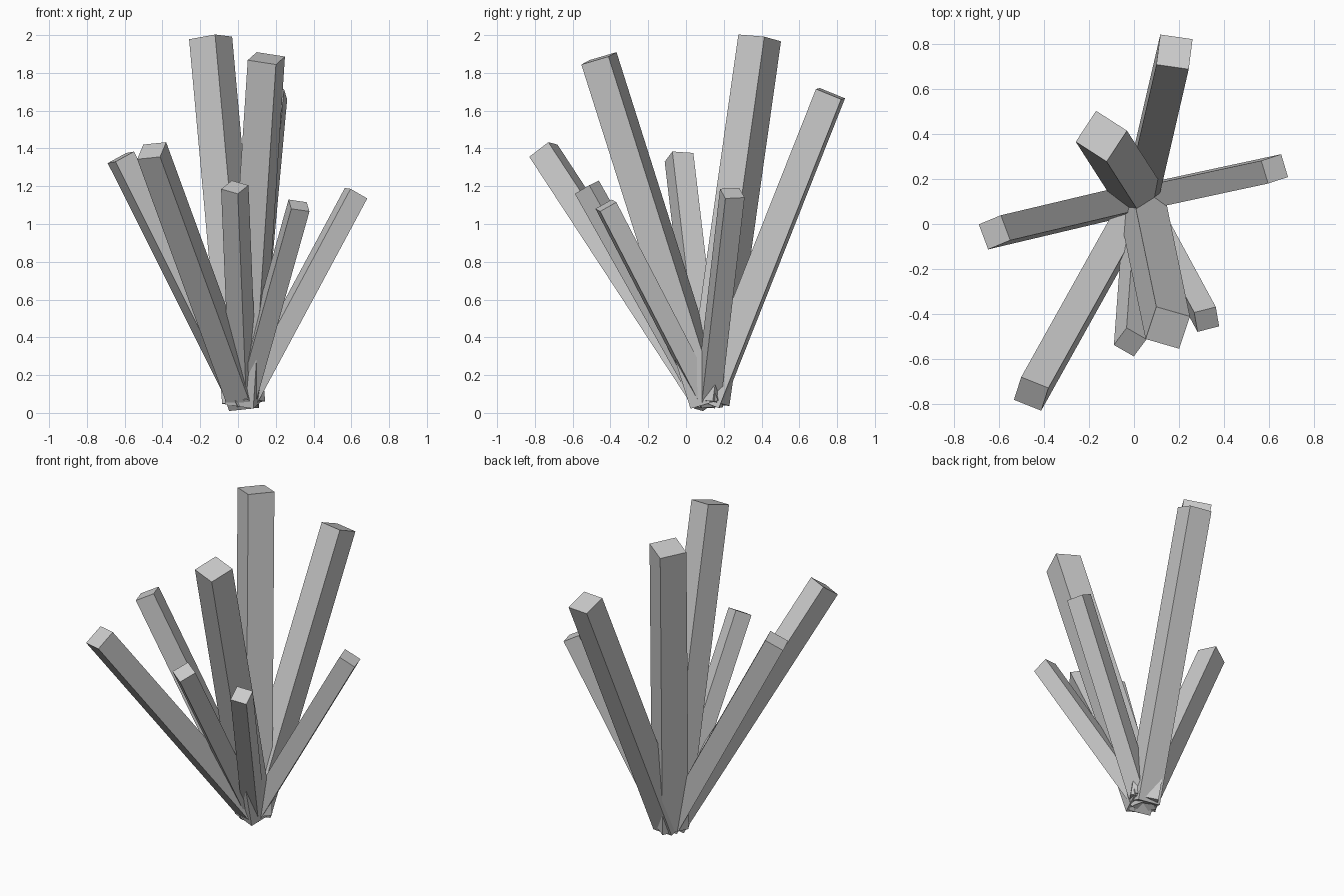
import bpy, bmesh
from mathutils import Vector

if "Cube" in bpy.data.objects:
    bpy.data.objects.remove(bpy.data.objects["Cube"])

# All shafts fan out from one shared root point
ROOT = Vector((0.03, 0.117, 0.055))

# tip centre, square width, plan direction of one cap edge
SHAFTS = [
    ((0.18, 0.765, 1.69), 0.145, (0.14, -0.02)),
    ((-0.145, 0.39, 1.985), 0.165, (0.14, -0.09)),
    ((0.625, 0.245, 1.163), 0.106, (0.03, -0.10)),
    ((-0.62, -0.037, 1.353), 0.119, (0.042, -0.112)),
    ((-0.457, -0.755, 1.388), 0.131, (0.125, -0.05)),
    ((-0.017, -0.525, 1.195), 0.105, (0.087, -0.05)),
    ((0.15, -0.461, 1.877), 0.157, (0.15, -0.043)),
    ((0.323, -0.424, 1.098), 0.10, (0.098, 0.025)),
]


def crystal(name, tip, width, edge):
    """Square prism from the root to the tip, rolled to match its cap edge."""
    tip = Vector(tip)
    axis = (tip - ROOT).normalized()
    ex, ey = edge
    u = Vector((ex, ey, -(ex * axis.x + ey * axis.y) / axis.z)).normalized()
    v = axis.cross(u)
    h = width / 2
    bm = bmesh.new()
    rings = [[bm.verts.new(c + u * h * a + v * h * b)
              for a, b in ((-1, -1), (1, -1), (1, 1), (-1, 1))]
             for c in (ROOT, tip)]
    bm.faces.new(rings[0][::-1])
    bm.faces.new(rings[1])
    for i in range(4):
        j = (i + 1) % 4
        bm.faces.new((rings[0][i], rings[0][j], rings[1][j], rings[1][i]))
    bmesh.ops.recalc_face_normals(bm, faces=bm.faces)
    mesh = bpy.data.meshes.new(name)
    bm.to_mesh(mesh)
    bm.free()
    obj = bpy.data.objects.new(name, mesh)
    bpy.context.collection.objects.link(obj)


# Crystal cluster
for n, (tip, width, edge) in enumerate(SHAFTS, 1):
    crystal(f"crystal_shaft_{n}", tip, width, edge)
